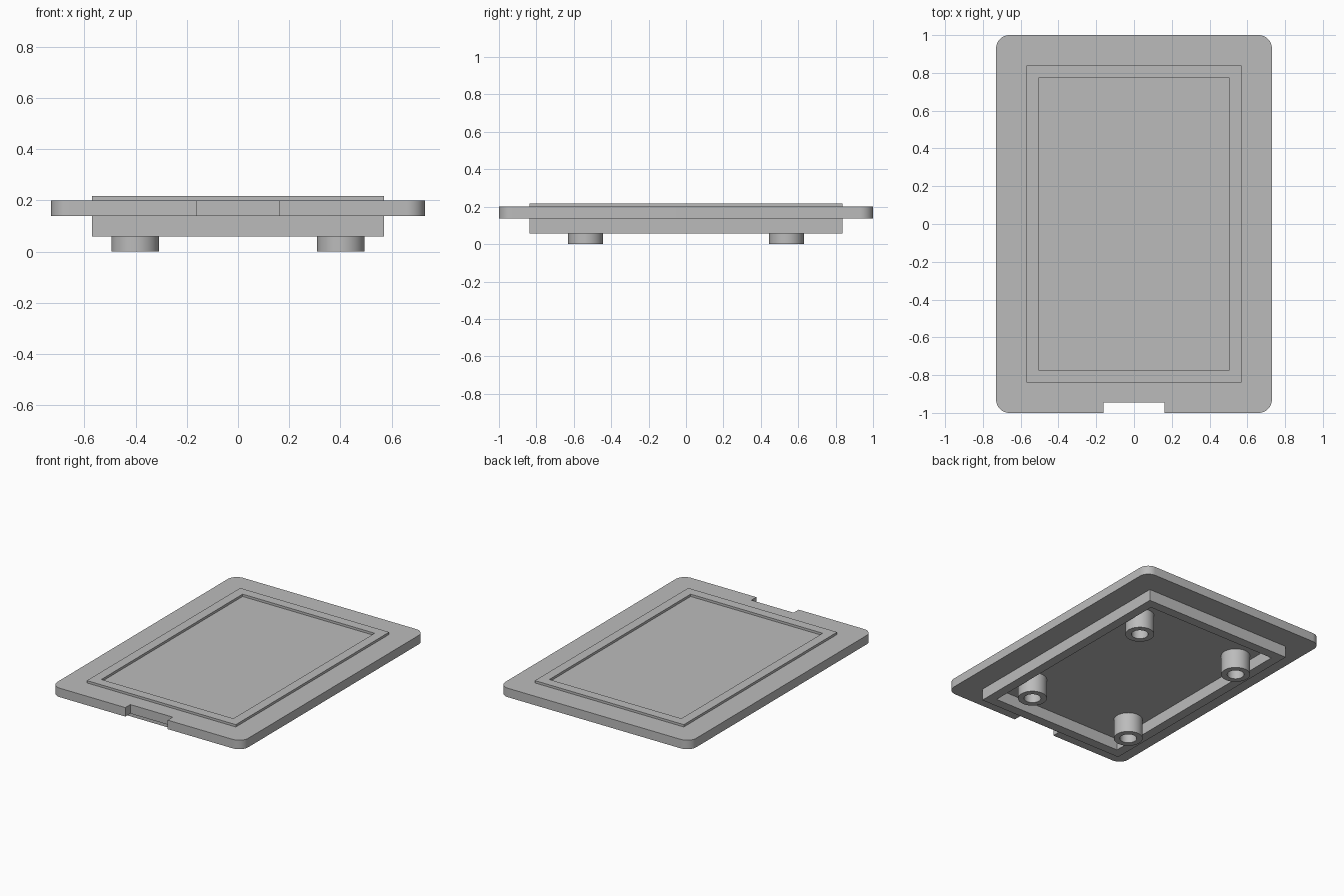
import bpy
import bmesh
from math import sin, cos, pi

cube = bpy.data.objects.get("Cube")
if cube:
    bpy.data.objects.remove(cube, do_unlink=True)

# One plain grey for the whole tray
grey = bpy.data.materials.new("plain_grey")
grey.use_nodes = True
colour = (0.5, 0.5, 0.5, 1)
grey.diffuse_color = colour
grey.node_tree.nodes["Principled BSDF"].inputs["Base Color"].default_value = colour


def finish(name, bm, smooth=False):
    bmesh.ops.recalc_face_normals(bm, faces=bm.faces)
    mesh = bpy.data.meshes.new(name)
    bm.to_mesh(mesh)
    bm.free()
    mesh.materials.append(grey)
    obj = bpy.data.objects.new(name, mesh)
    bpy.context.collection.objects.link(obj)
    if smooth:
        bpy.ops.object.select_all(action="DESELECT")
        obj.select_set(True)
        bpy.context.view_layer.objects.active = obj
        bpy.ops.object.shade_smooth_by_angle(angle=pi / 6)
    return obj


def arc(cx, cy, r, start, end, steps):
    angles = [start + (end - start) * i / steps for i in range(steps + 1)]
    return [(cx + r * cos(a), cy + r * sin(a)) for a in angles]


def rectangle(hx, hy):
    return [(-hx, -hy), (hx, -hy), (hx, hy), (-hx, hy)]


def slab(name, outline, z0, z1):
    """Solid plate from a flat outline."""
    bm = bmesh.new()
    base = bm.faces.new([bm.verts.new((x, y, z0)) for x, y in outline])
    top = bmesh.ops.extrude_face_region(bm, geom=[base], use_keep_orig=True)["geom"]
    verts = [v for v in top if isinstance(v, bmesh.types.BMVert)]
    bmesh.ops.translate(bm, verts=verts, vec=(0, 0, z1 - z0))
    return finish(name, bm, True)


def ring(name, outer, inner, z0, z1, smooth=False):
    """Hollow wall between two matching outlines."""
    bm = bmesh.new()
    loops = [[bm.verts.new((x, y, z)) for x, y in line]
             for line, z in ((outer, z0), (outer, z1), (inner, z1), (inner, z0))]
    n = len(outer)
    for k in range(4):
        a, b = loops[k], loops[(k + 1) % 4]
        for i in range(n):
            j = (i + 1) % n
            bm.faces.new((a[i], a[j], b[j], b[i]))
    return finish(name, bm, smooth)


# Main plate: rounded corners and a finger notch in the front edge
HX, HY, R = 0.73, 1.0, 0.07
NOTCH_X, NOTCH_Y = 0.162, -0.945
outline = [(-NOTCH_X, -HY), (-NOTCH_X, NOTCH_Y), (NOTCH_X, NOTCH_Y), (NOTCH_X, -HY)]
for i, (sx, sy) in enumerate(((1, -1), (1, 1), (-1, 1), (-1, -1))):
    start = (i - 1) * pi / 2
    outline += arc(sx * (HX - R), sy * (HY - R), R, start, start + pi / 2, 12)
PLATE_BOTTOM, PLATE_TOP = 0.138, 0.2
slab("plate", outline, PLATE_BOTTOM, PLATE_TOP)

# Rectangular lips above and below the plate
lip_outer, lip_inner = rectangle(0.57, 0.838), rectangle(0.505, 0.772)
ring("upper_lip", lip_outer, lip_inner, PLATE_TOP, 0.216)
ring("lower_lip", lip_outer, lip_inner, 0.058, PLATE_BOTTOM)

# Four hollow feet under the plate
for side, sx in (("left", 1), ("right", -1)):
    for end, sy in (("front", -1), ("back", 1)):
        cx, cy = sx * 0.402, sy * 0.537
        wall = arc(cx, cy, 0.093, 0, 2 * pi, 48)[:-1]
        bore = arc(cx, cy, 0.054, 0, 2 * pi, 48)[:-1]
        ring(f"{end}_{side}_foot", wall, bore, 0, PLATE_BOTTOM, True)
